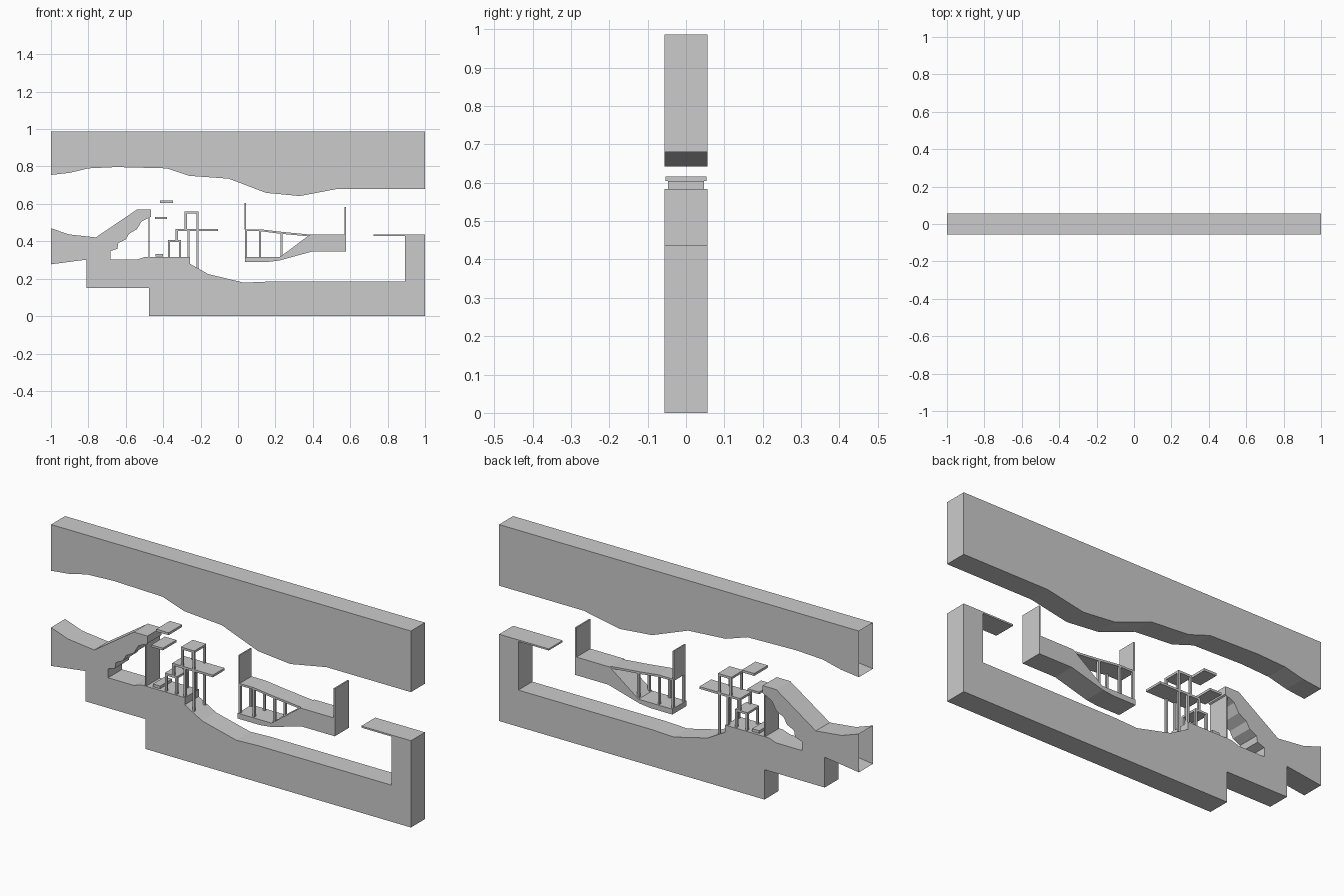
import bpy, bmesh

D = 0.0555   # half depth of the terrain
N = 0.047    # half depth of the timber work
T = 0.011    # timber thickness


def new_object(name, bm):
    bmesh.ops.recalc_face_normals(bm, faces=bm.faces[:])
    mesh = bpy.data.meshes.new(name)
    bm.to_mesh(mesh)
    bm.free()
    obj = bpy.data.objects.new(name, mesh)
    bpy.context.collection.objects.link(obj)
    return obj


def slab(name, profile, half=D, open_end=False):
    """Extrude an x/z outline through y; open_end drops the closing edge's wall."""
    bm = bmesh.new()
    front = [bm.verts.new((x, -half, z)) for x, z in profile]
    back = [bm.verts.new((x, half, z)) for x, z in profile]
    bm.faces.new(front)
    bm.faces.new(back[::-1])
    n = len(profile)
    for i in range(n - 1 if open_end else n):
        j = (i + 1) % n
        bm.faces.new((front[i], back[i], back[j], front[j]))
    return new_object(name, bm)


def add_box(bm, x0, x1, y0, y1, z0, z1):
    v = bmesh.ops.create_cube(bm, size=1)["verts"]
    bmesh.ops.scale(bm, vec=(x1 - x0, y1 - y0, z1 - z0), verts=v)
    bmesh.ops.translate(bm, vec=((x0 + x1) / 2, (y0 + y1) / 2, (z0 + z1) / 2), verts=v)


def board(name, x0, x1, z0, z1, half=D):
    bm = bmesh.new()
    add_box(bm, x0, x1, -half, half, z0, z1)
    return new_object(name, bm)


def posts(name, legs):
    """Front and back pairs of square posts, each given as (left x, bottom, top)."""
    bm = bmesh.new()
    for x, z0, z1 in legs:
        add_box(bm, x, x + T, -N, -N + T, z0, z1)
        add_box(bm, x, x + T, N - T, N, z0, z1)
    return new_object(name, bm)


# Cave ceiling, open at the left end
slab("ceiling", [
    (-1, 0.755), (-0.9, 0.766), (-0.8, 0.79), (-0.65, 0.797), (-0.38, 0.79),
    (-0.26, 0.75), (-0.05, 0.735), (0.15, 0.659), (0.33, 0.642), (0.53, 0.68),
    (1, 0.68), (1, 0.987), (-1, 0.987)], open_end=True)

# Cave floor with the stepped overhang, open at the left end
slab("floor", [
    (-1, 0.277), (-0.81, 0.302), (-0.81, 0.15), (-0.475, 0.15), (-0.475, 0),
    (1, 0), (1, 0.436), (0.893, 0.436), (0.893, 0.184), (0.15, 0.184),
    (0.03, 0.179), (-0.16, 0.225), (-0.257, 0.28), (-0.257, 0.316),
    (-0.5, 0.316), (-0.54, 0.302), (-0.683, 0.302), (-0.683, 0.347),
    (-0.645, 0.36), (-0.64, 0.39), (-0.6, 0.41), (-0.583, 0.44),
    (-0.54, 0.465), (-0.515, 0.507), (-0.465, 0.532), (-0.465, 0.57),
    (-0.54, 0.57), (-0.76, 0.421), (-0.905, 0.437), (-1, 0.47)], open_end=True)

# Thin wall and loose ledges
board("cave_wall", -0.478, -0.472, 0.316, 0.528)
board("upper_ledge", -0.417, -0.348, 0.605, 0.617, 0.054)
board("lower_ledge", -0.444, -0.38, 0.52, 0.531, 0.054)
board("low_step", -0.44, -0.4, 0.319, 0.333, N)
board("right_ledge", 0.724, 0.893, 0.428, 0.436)

# Stacked timber scaffold
board("low_platform", -0.374, -0.305, 0.395, 0.406, N)
posts("low_platform_posts", [(-0.374, 0.316, 0.395), (-0.305 - T, 0.316, 0.395)])
board("main_platform", -0.333, -0.107, 0.455, 0.466, N)
posts("main_platform_posts", [(-0.333, 0.406, 0.455), (-0.27, 0.316, 0.455),
                              (-0.221, 0.255, 0.455)])
board("top_platform", -0.285, -0.21, 0.549, 0.56, N)
posts("top_platform_posts", [(-0.285, 0.466, 0.549), (-0.21 - T, 0.466, 0.549)])

# Floating island with bridge deck, posts and end panels
slab("island", [
    (0.037, 0.29), (0.16, 0.29), (0.22, 0.297), (0.395, 0.345), (0.577, 0.345),
    (0.577, 0.436), (0.385, 0.436), (0.225, 0.317), (0.037, 0.317)])
slab("bridge_deck", [
    (0.037, 0.454), (0.12, 0.454), (0.23, 0.44), (0.373, 0.427), (0.385, 0.436),
    (0.23, 0.451), (0.12, 0.464), (0.037, 0.464)], N)
posts("bridge_posts", [(0.037, 0.317, 0.455), (0.113, 0.317, 0.455),
                       (0.228, 0.317, 0.441)])
board("left_panel", 0.035, 0.042, 0.464, 0.605, N)
board("right_panel", 0.57, 0.577, 0.436, 0.584)
